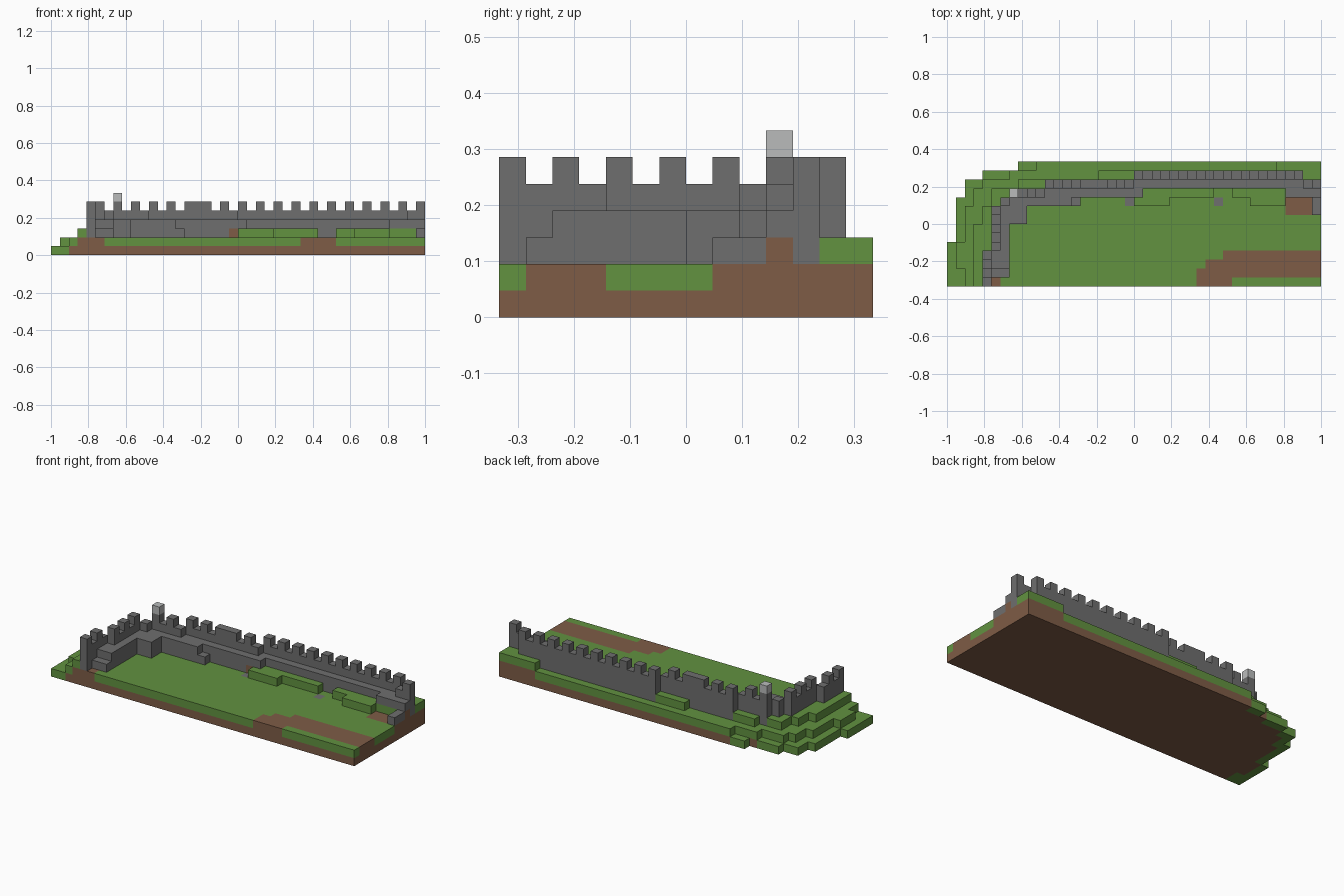
import bpy, bmesh
from mathutils import Vector

if "Cube" in bpy.data.objects:
    bpy.data.objects.remove(bpy.data.objects["Cube"], do_unlink=True)

U = 2 / 42                      # edge of one block
NX, NY = 42, 14
COLORS = {
    "soil_brown": (0.209, 0.107, 0.061, 1),
    "grass_green": (0.122, 0.287, 0.051, 1),
    "stone_grey": (0.156, 0.156, 0.156, 1),
    "pale_grey": (0.49, 0.50, 0.50, 1),
}
SOIL, GRASS, STONE, PALE = range(4)
mats = []
for name, color in COLORS.items():
    m = bpy.data.materials.new(name)
    m.use_nodes = True
    m.diffuse_color = color
    bsdf = m.node_tree.nodes["Principled BSDF"]
    bsdf.inputs["Base Color"].default_value = color
    bsdf.inputs["Roughness"].default_value = 0.9
    mats.append(m)

cells = {}                      # block position -> (part, colour)


def fill(part, color, xs, ys, zs):
    """Fill an inclusive range of blocks, replacing what was there."""
    for x in range(xs[0], xs[1] + 1):
        for y in range(ys[0], ys[1] + 1):
            for z in range(zs[0], zs[1] + 1):
                cells[x, y, z] = (part, color)


def ground(xs, ys, height):
    """Soil columns with a grass block on top."""
    fill("ground", SOIL, xs, ys, (0, height - 1))
    fill("ground", GRASS, xs, ys, (height - 1, height - 1))


def stone(part, xs, ys, top, bottom=2):
    fill(part, STONE, xs, ys, (bottom, top - 1))


# Terraced hillside: rows, then where heights 1, 2, 3 and the inner floor begin
TERRACES = [
    ((0, 1), 0, 2, 3, 4), ((2, 3), 0, 1, 3, 4), ((4, 4), 0, 1, 3, 5),
    ((5, 6), 1, 2, 3, 5), ((7, 8), 1, 2, 4, 5), ((9, 9), 1, 3, 5, 6),
    ((10, 10), 2, 3, 5, 7), ((11, 11), 2, 4, 8, 11),
    ((12, 12), 4, 7, 17, 21), ((13, 13), 8, 10, 37, NX),
]
for rows, one, two, three, floor in TERRACES:
    ground((one, NX - 1), rows, 1)
    ground((two, NX - 1), rows, 2)
    ground((three, floor - 1), rows, 3)
ground((40, 41), (12, 12), 3)

# Bare soil below the walls
fill("ground", SOIL, (3, 5), (0, 3), (1, 1))
fill("ground", SOIL, (38, 41), (8, 12), (1, 1))

# Dirt path across the front right
for row, start, end in ((0, 28, 31), (1, 28, 41), (2, 29, 41), (3, 31, 41)):
    fill("ground", SOIL, (start, end), (row, row), (1, 1))

# Walkway inside the walls
for xs, ys in (((5, 6), (2, 6)), ((6, 8), (7, 8)), ((7, 13), (9, 9)),
               ((8, 21), (10, 10)), ((21, 39), (11, 11)), ((38, 41), (10, 10))):
    stone("walkway", xs, ys, 4)

# Steps at the ends of the walkway
stone("steps", (5, 6), (1, 1), 3)
stone("steps", (14, 14), (9, 9), 3)
stone("steps", (41, 41), (8, 9), 3)

# Grassy banks against the inner wall
ground((21, 24), (9, 9), 3)
ground((22, 29), (10, 10), 3)
ground((32, 37), (10, 10), 3)
ground((34, 37), (9, 9), 3)
fill("ground", GRASS, (38, 40), (10, 10), (2, 2))
fill("ground", SOIL, (20, 20), (10, 10), (2, 2))
fill("ground", SOIL, (41, 41), (10, 10), (2, 2))

# Flush paving stones
for x in (20, 30, 36):
    fill("paving", STONE, (x, x), (9, 9), (1, 1))

# Parapet walls, stepping around the hill
for xs, ys in (((4, 4), (0, 3)), ((5, 5), (4, 8)), ((6, 6), (9, 9)),
               ((7, 10), (10, 10)), ((11, 20), (11, 11)),
               ((21, 39), (12, 12)), ((40, 41), (11, 11))):
    stone("wall", xs, ys, 5)

# Battlements
west = [(4, 0), (4, 2), (5, 4), (5, 6), (5, 8), (7, 10), (9, 10)]
north = [(x, 11) for x in (11, 13, 15, 16, 17, 19, 41)]
north += [(x, 12) for x in range(21, 40, 2)]
for x, y in west + north:
    stone("battlements", (x, x), (y, y), 6, 5)

# Pale block on the corner post
fill("corner_beacon", PALE, (7, 7), (10, 10), (6, 6))


def build(part):
    """Make the exposed block faces of one part and merge flat areas."""
    bm = bmesh.new()
    for cell, (owner, color) in cells.items():
        if owner != part:
            continue
        for axis in range(3):
            for sign in (-1, 1):
                n = Vector((0, 0, 0))
                n[axis] = sign
                if tuple(int(c + d) for c, d in zip(cell, n)) in cells:
                    continue
                a, b = Vector((0, 0, 0)), Vector((0, 0, 0))
                a[(axis + 1) % 3] = 0.5
                b[(axis + 2) % 3] = 0.5 * sign
                mid = Vector(cell) + Vector((0.5 - NX / 2, 0.5 - NY / 2, 0.5)) + n / 2
                corners = (mid - a - b, mid + a - b, mid + a + b, mid - a + b)
                f = bm.faces.new([bm.verts.new(c * U) for c in corners])
                f.material_index = color
    bmesh.ops.remove_doubles(bm, verts=bm.verts, dist=U / 100)
    bmesh.ops.dissolve_limit(bm, angle_limit=0.01, verts=bm.verts,
                             edges=bm.edges, delimit={'MATERIAL'})
    mesh = bpy.data.meshes.new(part)
    bm.to_mesh(mesh)
    bm.free()
    for m in mats:
        mesh.materials.append(m)
    bpy.context.collection.objects.link(bpy.data.objects.new(part, mesh))


for part in sorted({owner for owner, _ in cells.values()}):
    build(part)
